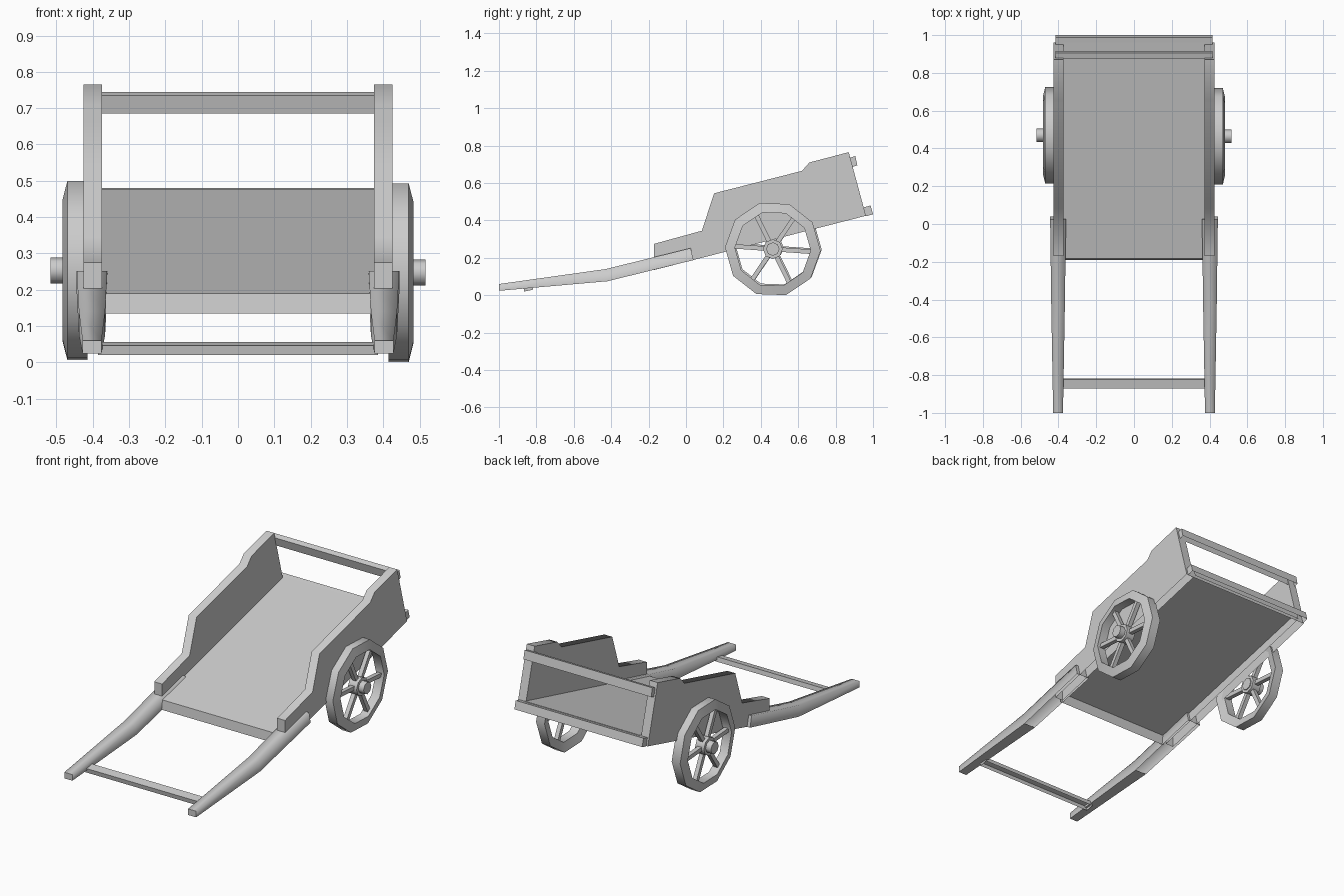
import bpy
import bmesh
from math import cos, sin, radians, pi
from mathutils import Vector

cube = bpy.data.objects.get("Cube")
if cube:
    bpy.data.objects.remove(cube, do_unlink=True)

GREY = (0.6, 0.6, 0.6, 1.0)
wood = bpy.data.materials.new("pale grey")
wood.use_nodes = True
wood.diffuse_color = GREY
wood.node_tree.nodes["Principled BSDF"].inputs["Base Color"].default_value = GREY


def finish(name, bm, smooth=False):
    """Make the object; smooth keeps only the square edges sharp."""
    mesh = bpy.data.meshes.new(name)
    bm.to_mesh(mesh)
    bm.free()
    if smooth:
        mesh.shade_smooth()
        mesh.set_sharp_from_angle(angle=radians(65))
    mesh.materials.append(wood)
    obj = bpy.data.objects.new(name, mesh)
    bpy.context.collection.objects.link(obj)


def bridge(bm, rings, closed=False):
    """Join equal rings of vertices; cap the ends unless closed into a loop."""
    n = len(rings[0])
    pairs = list(zip(rings, rings[1:]))
    if closed:
        pairs.append((rings[-1], rings[0]))
    else:
        bm.faces.new(rings[0])
        bm.faces.new(rings[-1])
    walls = []
    for a, b in pairs:
        for i in range(n):
            j = (i + 1) % n
            walls.append(bm.faces.new((a[i], a[j], b[j], b[i])))
    bmesh.ops.recalc_face_normals(bm, faces=bm.faces)
    return walls


def extrude(name, outline, x0, x1, smooth=False, capped=True):
    """Extrude a (y, z) outline across x; its last edge, the underside, is open."""
    bm = bmesh.new()
    walls = bridge(bm, [[bm.verts.new((x, y, z)) for y, z in outline] for x in (x0, x1)])
    opened = [walls[-1]]
    if not capped:
        opened += [f for f in bm.faces if f not in walls]
    bmesh.ops.delete(bm, geom=opened, context='FACES_ONLY')
    finish(name, bm, smooth)


# Bed: floor with a front lip, and the two rear rails
extrude("floor", [(-0.19, 0.135), (-0.183, 0.19), (0.96, 0.476), (0.973, 0.43)],
        -0.374, 0.374, capped=False)
extrude("upper_rear_rail", [(0.888, 0.685), (0.875, 0.735), (0.905, 0.745), (0.916, 0.695)],
        -0.415, 0.415)
extrude("lower_rear_rail", [(0.962, 0.422), (0.95, 0.47), (0.987, 0.48), (1.0, 0.433)],
        -0.415, 0.415)
side_outline = [(-0.17, 0.135), (-0.17, 0.275), (0.085, 0.345), (0.15, 0.545),
                (0.62, 0.665), (0.66, 0.71), (0.87, 0.765), (0.962, 0.425)]

# Crossbar between the handle tips
extrude("handle_crossbar", [(-0.865, 0.02), (-0.87, 0.046), (-0.822, 0.056), (-0.817, 0.03)],
        -0.385, 0.385)

# Handle stations: front to back as (top y, top z, bottom y, bottom z, half width)
HANDLE = [(-1.0, 0.06, -1.0, 0.024, 0.026),
          (-0.43, 0.14, -0.42, 0.075, 0.036),
          (0.025, 0.252, 0.04, 0.188, 0.042)]


def make_handle(name, side):
    bm = bmesh.new()
    rings = []
    for ty, tz, by, bz, w in HANDLE:
        cx = side * 0.402
        rings.append([bm.verts.new(p) for p in
                      ((cx - w, by, bz), (cx + w, by, bz), (cx + w, ty, tz), (cx - w, ty, tz))])
    walls = bridge(bm, rings)
    # Soft upper faces, flat ends and underside
    for f in bm.faces:
        f.smooth = abs(f.normal.y) < 0.8 and f.normal.z > -0.5
    # The rear half is open below, where it straps over the side board
    bmesh.ops.delete(bm, geom=[walls[4]], context='FACES_ONLY')
    finish(name, bm)


def wheel_point(side, x, r, a):
    """Point on a wheel; the left one sits a touch lower and further forward."""
    shift = 0.003 * side
    return Vector((side * x, 0.467 - shift + r * cos(a), 0.25 - shift + r * sin(a)))


def make_rim(name, side):
    bm = bmesh.new()
    section = [(0.415, 0.256), (0.47, 0.256), (0.483, 0.203), (0.43, 0.203)]
    rings = [[bm.verts.new(wheel_point(side, x, r, radians(-2) + k * pi / 5))
              for x, r in section] for k in range(10)]
    bridge(bm, rings, closed=True)
    finish(name, bm, smooth=True)


def make_disc(name, side, x0, x1, r, sides=8):
    bm = bmesh.new()
    bridge(bm, [[bm.verts.new(wheel_point(side, x, r, 2 * pi * k / sides))
                 for k in range(sides)] for x in (x0, x1)])
    finish(name, bm, smooth=True)


def make_spokes(name, side):
    bm = bmesh.new()
    for k in range(6):
        a = radians(-4) + k * pi / 3
        across = Vector((0, -sin(a), cos(a))) * 0.012
        rings = []
        for r in (0.03, 0.205):
            rings.append([bm.verts.new(wheel_point(side, x, r, a) + across * s)
                          for x, s in ((0.44, -1), (0.465, -1), (0.465, 1), (0.44, 1))])
        bridge(bm, rings)
    finish(name, bm)


# Paired parts
for label, side in (("left", 1), ("right", -1)):
    extrude(label + "_side_board", side_outline, side * 0.374, side * 0.425, smooth=True)
    make_handle(label + "_handle", side)
    make_rim(label + "_wheel_rim", side)
    make_spokes(label + "_wheel_spokes", side)
    make_disc(label + "_wheel_hub", side, 0.425, 0.482, 0.053)
    make_disc(label + "_axle_end", side, 0.42, 0.516, 0.036)
